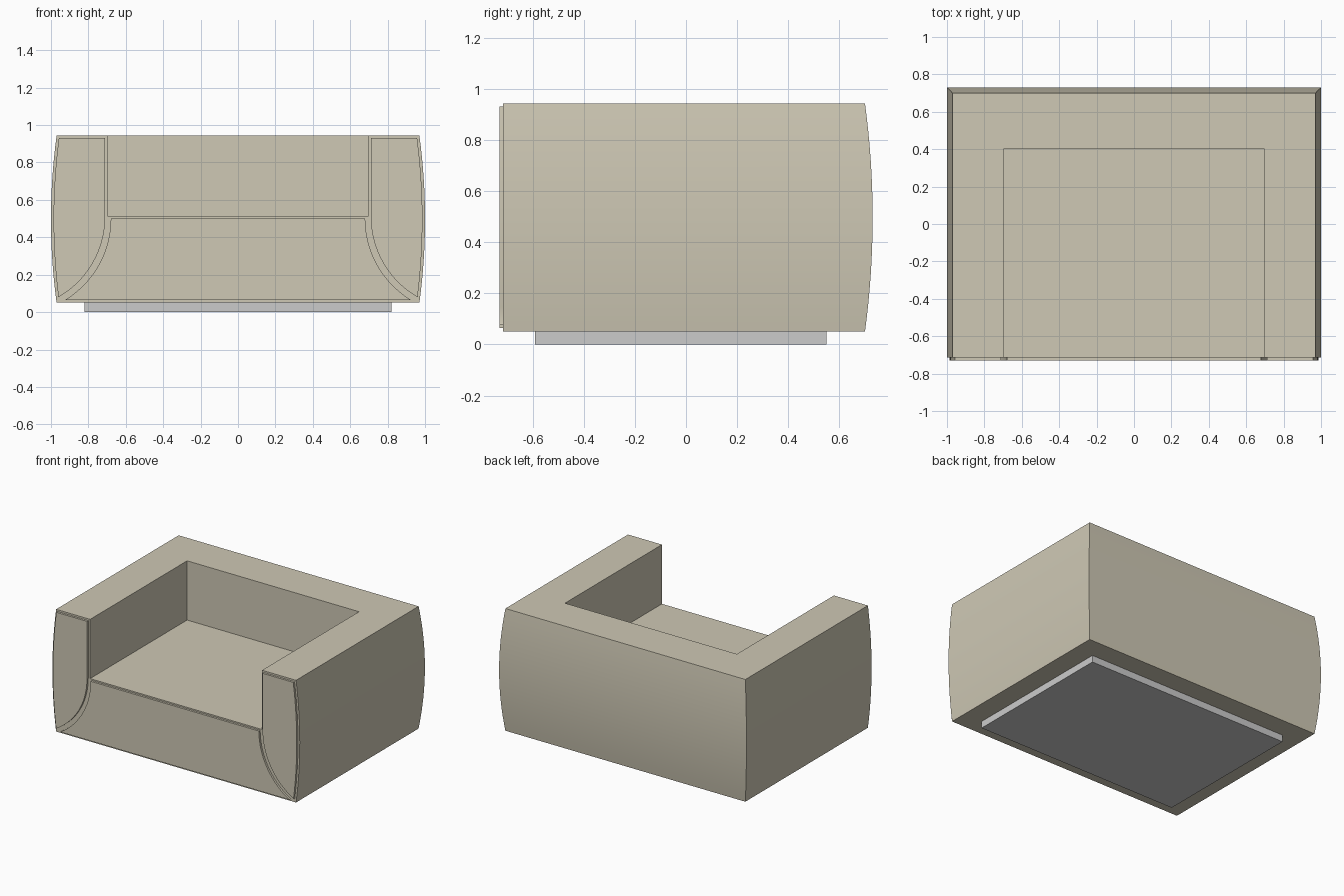
import bpy, bmesh, math

if "Cube" in bpy.data.objects:
    bpy.data.objects.remove(bpy.data.objects["Cube"])

Z0, Z1, SEAT = 0.05, 0.943, 0.51
FRONT, PAD_FRONT = -0.715, -0.73

fabric = bpy.data.materials.new("fabric")
fabric.diffuse_color = (0.62, 0.58, 0.46, 1)
fabric.use_nodes = True
fabric.node_tree.nodes["Principled BSDF"].inputs["Base Color"].default_value = fabric.diffuse_color


def bulge(z):
    # shallow outward bow of the outer walls
    t = (z - (Z0 + Z1) / 2) / ((Z1 - Z0) / 2)
    return 0.03 * (1 - t * t)


def finish(name, bm, mat=None):
    bmesh.ops.recalc_face_normals(bm, faces=bm.faces)
    me = bpy.data.meshes.new(name)
    bm.to_mesh(me)
    bm.free()
    ob = bpy.data.objects.new(name, me)
    bpy.context.collection.objects.link(ob)
    if mat:
        me.materials.append(mat)
    return ob


def box(name, x, y0, y1, z0, z1, mat=None):
    bm = bmesh.new()
    bmesh.ops.create_cube(bm, size=1)
    for v in bm.verts:
        v.co = (2 * x * v.co.x, (y0 + y1) / 2 + (y1 - y0) * v.co.y,
                (z0 + z1) / 2 + (z1 - z0) * v.co.z)
    return finish(name, bm, mat)


def pad(name, outline):
    # flat front panel extruded from an x/z outline
    bm = bmesh.new()
    face = bm.faces.new([bm.verts.new((x, FRONT + 0.005, z)) for x, z in outline])
    new = bmesh.ops.extrude_face_region(bm, geom=[face])["geom"]
    for v in new:
        if isinstance(v, bmesh.types.BMVert):
            v.co.y = PAD_FRONT
    return finish(name, bm, fabric)


def arc(x, z, r, drop, n=14):
    # concave curve leaving (x, z) straight down and sweeping outward
    end = math.asin(drop / r)
    return [(x + r - r * math.cos(end * i / n), z - r * math.sin(end * i / n))
            for i in range(n + 1)]


def smooth(ob):
    bpy.ops.object.select_all(action="DESELECT")
    ob.select_set(True)
    bpy.context.view_layer.objects.active = ob
    bpy.ops.object.shade_smooth_by_angle(angle=math.radians(30))


# body: stacked rings with bowed sides and back
bm = bmesh.new()
rings, N = [], 16
for i in range(N + 1):
    z = Z0 + (Z1 - Z0) * i / N
    x, y = 0.97 + bulge(z), 0.70 + bulge(z)
    rings.append([bm.verts.new(p) for p in
                  ((-x, FRONT, z), (x, FRONT, z), (x, y, z), (-x, y, z))])
for a, b in zip(rings, rings[1:]):
    for k in (1, 2, 3):
        j = (k + 1) % 4
        bm.faces.new((a[k], a[j], b[j], b[k]))
bm.faces.new(rings[0])
bm.faces.new(rings[-1])
bm.faces.new([r[0] for r in rings] + [r[1] for r in reversed(rings)])
body = finish("sofa_body", bm, fabric)

# seat recess
cutter = box("seat_cutter", 0.695, -1.0, 0.405, SEAT, 1.3)
mod = body.modifiers.new("seat_recess", "BOOLEAN")
mod.object, mod.operation, mod.solver = cutter, "DIFFERENCE", "EXACT"
bpy.context.view_layer.objects.active = body
bpy.ops.object.modifier_apply(modifier=mod.name)
bpy.data.objects.remove(cutter)
smooth(body)

# arm front panels
arm = [(0.71, 0.93)] + arc(0.71, SEAT, 0.495, 0.432)
arm += [(0.956 + bulge(z), z) for z in [0.085 + 0.845 * i / 14 for i in range(15)]]
smooth(pad("arm_panel_right", arm))
smooth(pad("arm_panel_left", [(-x, z) for x, z in arm]))

# seat front panel
side = arc(0.68, 0.50, 0.509, 0.436)
smooth(pad("seat_front_panel", side + [(-x, z) for x, z in reversed(side)]))

# plinth base
box("base", 0.82, -0.59, 0.55, 0.0, Z0)
